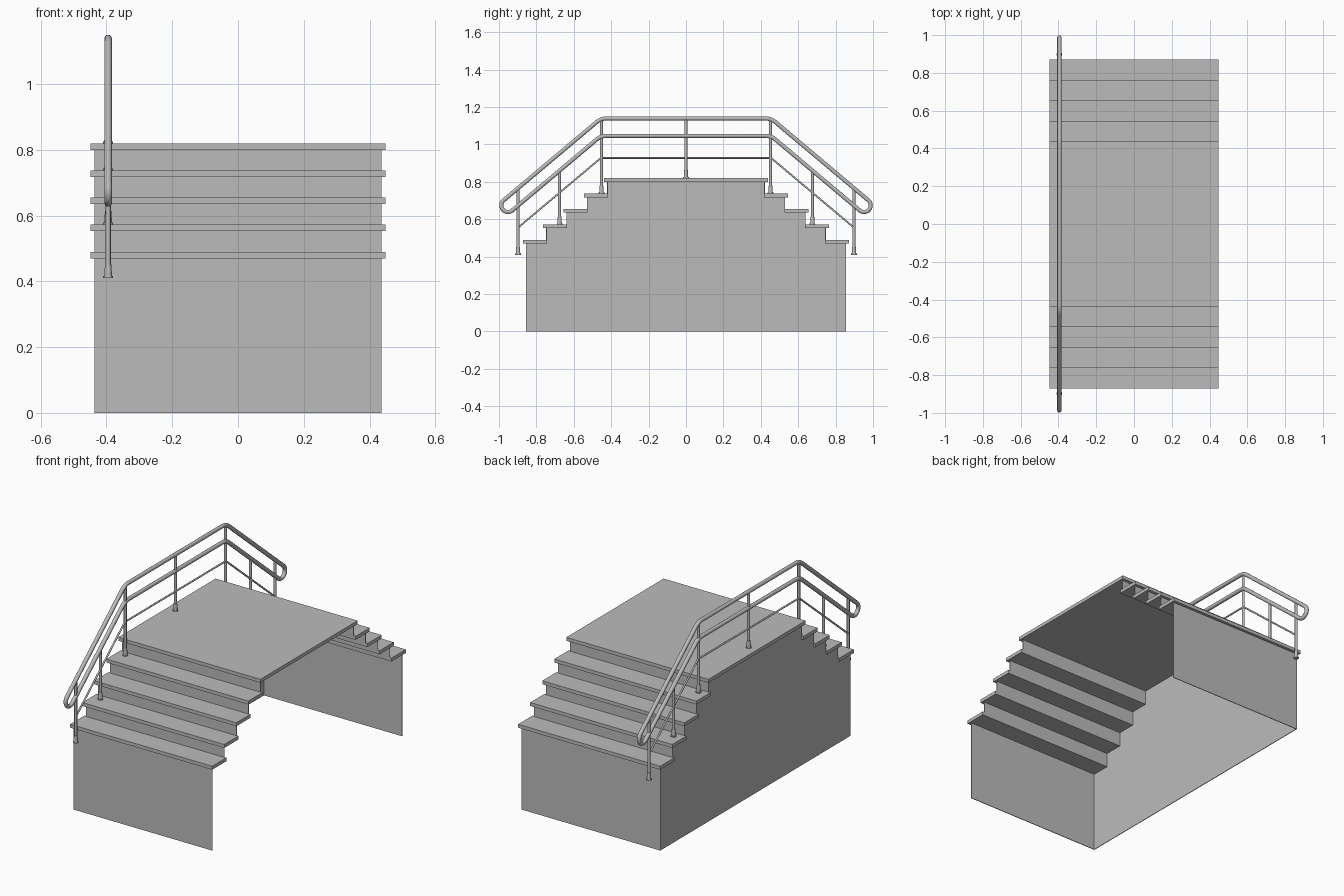
import bpy, bmesh, math
from mathutils import Vector

cube = bpy.data.objects.get("Cube")
if cube:
    bpy.data.objects.remove(cube, do_unlink=True)


def make_material(name, value):
    mat = bpy.data.materials.new(name)
    mat.use_nodes = True
    color = (value, value, value, 1)
    mat.diffuse_color = color
    mat.node_tree.nodes["Principled BSDF"].inputs["Base Color"].default_value = color
    return mat


GREY = make_material("plain grey", 0.5)

# Stair layout
STEPS = 5
RUN, RISE = 0.1085, 0.0825
WALL_Y, NOSE_Y = 0.856, 0.872
FIRST_Z, SLAB, SHEET = 0.49, 0.02, 0.004
SIDE_X, TREAD_X = 0.437, 0.448
RAIL_X = -0.395


def add_mesh(name, bm):
    bmesh.ops.recalc_face_normals(bm, faces=bm.faces)
    mesh = bpy.data.meshes.new(name)
    bm.to_mesh(mesh)
    bm.free()
    obj = bpy.data.objects.new(name, mesh)
    mesh.materials.append(GREY)
    bpy.context.collection.objects.link(obj)
    return obj


def box(name, low, high):
    bm = bmesh.new()
    bmesh.ops.create_cube(bm, size=1)
    low, high = Vector(low), Vector(high)
    for v in bm.verts:
        v.co = (low + high) / 2 + v.co * (high - low)
    return add_mesh(name, bm)


def smooth(obj):
    bpy.ops.object.select_all(action="DESELECT")
    obj.select_set(True)
    bpy.context.view_layer.objects.active = obj
    bpy.ops.object.shade_smooth_by_angle(angle=math.radians(40))


def tube(name, path, radius, cyclic=False):
    """Round bar along (y, z) points in the railing plane."""
    curve = bpy.data.curves.new(name, "CURVE")
    curve.dimensions = "3D"
    curve.bevel_depth = radius
    curve.bevel_resolution = 3
    curve.use_fill_caps = not cyclic
    spline = curve.splines.new("POLY")
    spline.points.add(len(path) - 1)
    for point, (y, z) in zip(spline.points, path):
        point.co = (RAIL_X, y, z, 1)
    spline.use_cyclic_u = cyclic
    obj = bpy.data.objects.new(name, curve)
    bpy.context.collection.objects.link(obj)
    bpy.ops.object.select_all(action="DESELECT")
    obj.select_set(True)
    bpy.context.view_layer.objects.active = obj
    bpy.ops.object.convert(target="MESH")
    obj = bpy.context.object
    obj.data.materials.clear()
    obj.data.materials.append(GREY)
    smooth(obj)


def bend(before, corner, after, size=0.03, count=5):
    """Rounded corner as a short quadratic curve."""
    before, corner, after = Vector(before), Vector(corner), Vector(after)
    a = corner + (before - corner).normalized() * size
    b = corner + (after - corner).normalized() * size
    steps = [i / count for i in range(count + 1)]
    return [tuple(a * (1 - t) ** 2 + corner * 2 * t * (1 - t) + b * t * t) for t in steps]


def mirrored(path):
    return [(-y, z) for y, z in reversed(path)]


# Treads, risers and end walls on both ends
for side, label in ((-1, "front"), (1, "back")):
    for k in range(STEPS):
        top = FIRST_Z + k * RISE
        riser = side * (WALL_Y - k * RUN)
        bottom = 0 if k == 0 else top - RISE
        name = f"{label}_end_wall" if k == 0 else f"{label}_riser_{k}"
        ys = sorted((riser, riser - side * SHEET))
        box(name, (-SIDE_X, ys[0], bottom), (SIDE_X, ys[1], top - SLAB))
        if k < STEPS - 1:
            ys = sorted((side * (NOSE_Y - k * RUN), riser - side * (RUN + SHEET)))
            box(f"{label}_tread_{k + 1}", (-TREAD_X, ys[0], top - SLAB), (TREAD_X, ys[1], top))

# Landing
deck_top = FIRST_Z + (STEPS - 1) * RISE
deck_y = NOSE_Y - (STEPS - 1) * RUN
box("landing", (-TREAD_X, -deck_y, deck_top - SLAB), (TREAD_X, deck_y, deck_top))

# Stepped side panel
half = [(-WALL_Y, 0)]
for k in range(STEPS):
    y, z = -WALL_Y + k * RUN, FIRST_Z + k * RISE - SLAB / 2
    if k:
        half.append((y, z - RISE))
    half.append((y, z))
bm = bmesh.new()
panel = bm.faces.new([bm.verts.new((-SIDE_X, y, z)) for y, z in half + mirrored(half)])
out = bmesh.ops.extrude_face_region(bm, geom=[panel])
moved = [g for g in out["geom"] if isinstance(g, bmesh.types.BMVert)]
bmesh.ops.translate(bm, verts=moved, vec=(SHEET, 0, 0))
add_mesh("side_panel", bm)

# Handrail: upper and middle rails joined by a rounded return at each end
SLOPE = 0.84
CORNER_Y, TOP_Z, MID_Z, LOW_Z = 0.4545, 1.139, 1.046, 0.928
angle = math.atan(SLOPE)
loop_y, loop_z = -0.952, 0.674
loop_r = (TOP_Z - MID_Z) * math.cos(angle) / 2
start = math.pi / 2 + angle
arc = [(loop_y + loop_r * math.cos(start + math.pi * i / 12),
        loop_z + loop_r * math.sin(start + math.pi * i / 12)) for i in range(13)]
upper = bend((0, TOP_Z), (-CORNER_Y, TOP_Z), arc[0])
middle = bend(arc[-1], (-CORNER_Y, MID_Z), (0, MID_Z))
front_half = upper + arc + middle
tube("handrail", front_half + mirrored(front_half), 0.0115, cyclic=True)

# Thin lower rail
END_Y = 0.898
low_end = (-END_Y, LOW_Z - SLOPE * (END_Y - CORNER_Y))
lower = [low_end] + bend(low_end, (-CORNER_Y, LOW_Z), (0, LOW_Z), 0.01)
tube("lower_rail", lower + mirrored(lower), 0.005)


def cone(name, y, z, height, r1, r2):
    bm = bmesh.new()
    bmesh.ops.create_cone(bm, cap_ends=True, segments=16, radius1=r1, radius2=r2, depth=height)
    bmesh.ops.translate(bm, verts=bm.verts, vec=(RAIL_X, y, z + height / 2))
    smooth(add_mesh(name, bm))


def post(name, y, base, top):
    tube(name, [(y, base), (y, top)], 0.008)
    cone(name + "_flange", y, base, 0.006, 0.015, 0.015)
    cone(name + "_sleeve", y, base + 0.006, 0.036, 0.012, 0.0095)


# Posts
STEP_Y = 0.676
post("middle_post", 0, deck_top, TOP_Z)
for side, label in ((-1, "front"), (1, "back")):
    post(f"{label}_corner_post", side * 0.452, deck_top - RISE, TOP_Z - 0.005)
    post(f"{label}_step_post", side * STEP_Y, deck_top - 3 * RISE, MID_Z - SLOPE * (STEP_Y - CORNER_Y))
    post(f"{label}_end_post", side * END_Y, 0.41, TOP_Z - SLOPE * (END_Y - CORNER_Y))
